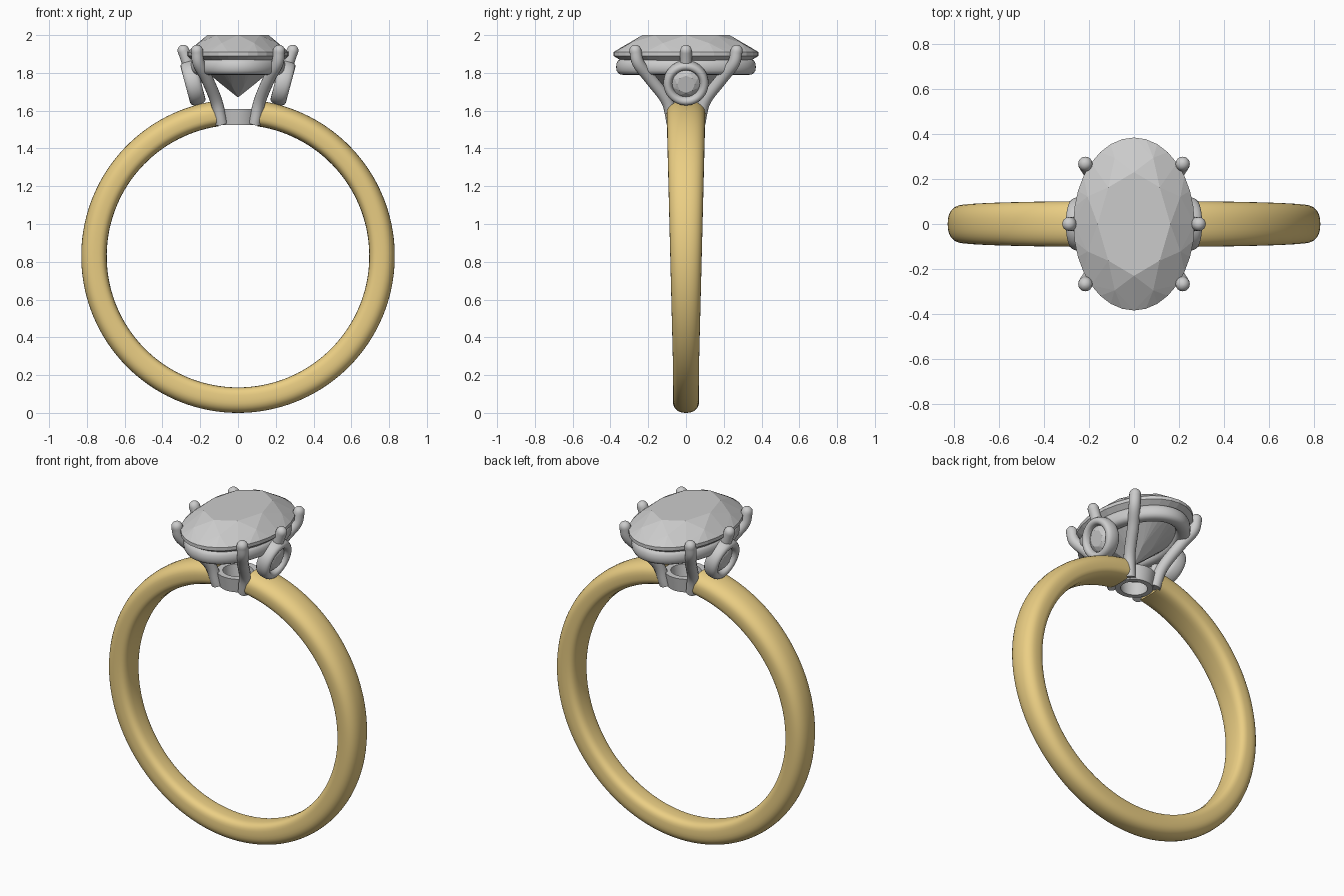
import bpy, bmesh, math
from math import sin, cos, pi, radians
from mathutils import Vector, Matrix

if "Cube" in bpy.data.objects:
    bpy.data.objects.remove(bpy.data.objects["Cube"])


def finish(bm, name, smooth=True, mat=None):
    bmesh.ops.recalc_face_normals(bm, faces=bm.faces)
    me = bpy.data.meshes.new(name)
    bm.to_mesh(me)
    bm.free()
    ob = bpy.data.objects.new(name, me)
    bpy.context.collection.objects.link(ob)
    if mat:
        me.materials.append(mat)
    if smooth:
        bpy.ops.object.select_all(action='DESELECT')
        ob.select_set(True)
        bpy.context.view_layer.objects.active = ob
        bpy.ops.object.shade_smooth_by_angle(angle=radians(40))
    return ob


def skin(loops, name, closed=False, mat=None):
    """Bridge a list of closed vertex loops; cap the ends unless closed."""
    bm = bmesh.new()
    rings = [[bm.verts.new(p) for p in lp] for lp in loops]
    n = len(rings[0])
    for i in range(len(rings) if closed else len(rings) - 1):
        a, b = rings[i], rings[(i + 1) % len(rings)]
        for j in range(n):
            k = (j + 1) % n
            bm.faces.new((a[j], a[k], b[k], b[j]))
    if not closed:
        bm.faces.new(rings[0])
        bm.faces.new(rings[-1])
    return finish(bm, name, True, mat)


def oval_ring(name, profile, ax, ay, segs=64):
    """Sweep a (offset, z) profile around an oval of half-axes ax, ay."""
    loops = []
    for i in range(segs):
        t = 2 * pi * i / segs
        loops.append([((ax + o) * cos(t), (ay + o) * sin(t), z) for o, z in profile])
    return skin(loops, name, closed=True)


def ellipse_profile(ro, rz, z0=0, n=16, e=1.0):
    out = []
    for i in range(n):
        c, s = cos(2 * pi * i / n), sin(2 * pi * i / n)
        out.append((ro * math.copysign(abs(c) ** e, c), z0 + rz * math.copysign(abs(s) ** e, s)))
    return out


def tube(name, pts, r, sides=16, steps=8):
    """Smooth round wire through pts with a domed far end."""
    P = [Vector(p) for p in pts]
    P = [2 * P[0] - P[1]] + P + [2 * P[-1] - P[-2]]
    path = []
    for i in range(1, len(P) - 2):
        a, b, c, d = P[i - 1:i + 3]
        for s in range(steps):
            t = s / steps
            path.append(0.5 * (2 * b + (c - a) * t + (2 * a - 5 * b + 4 * c - d) * t * t
                               + (3 * b - a - 3 * c + d) * t ** 3))
    end = P[-2]
    up = (end - path[-1]).normalized()
    rad = [r] * len(path)
    for k in range(6):
        f = k / 5 * radians(86)
        path.append(end + up * r * sin(f))
        rad.append(r * cos(f))
    loops = []
    for i, p in enumerate(path):
        tan = (path[min(i + 1, len(path) - 1)] - path[max(i - 1, 0)]).normalized()
        u = Vector((0, 1, 0)).cross(tan).normalized()
        v = tan.cross(u)
        loops.append([p + rad[i] * (u * cos(2 * pi * j / sides) + v * sin(2 * pi * j / sides))
                      for j in range(sides)])
    return skin(loops, name)


def gem(name, ax, ay, crown, pav, girdle, n=32):
    """Brilliant cut stone as the hull of its facet corners; girdle top at z = 0."""
    def ring(count, r, z, off=0.0):
        return [(ax * r * cos(2 * pi * (i + off) / count),
                 ay * r * sin(2 * pi * (i + off) / count), z) for i in range(count)]
    pts = (ring(8, 0.60, crown) + ring(8, 0.83, crown * 0.53, 0.5) + ring(n, 1, 0)
           + ring(n, 1, -girdle) + ring(8, 0.3, -girdle - (pav - girdle) * 0.73, 0.5)
           + [(0, 0, -pav)])
    bm = bmesh.new()
    for p in pts:
        bm.verts.new(p)
    bmesh.ops.convex_hull(bm, input=bm.verts)
    bmesh.ops.dissolve_limit(bm, angle_limit=radians(1), verts=bm.verts, edges=bm.edges)
    return finish(bm, name, smooth=False)


gold = bpy.data.materials.new("gold")
gold.diffuse_color = (0.83, 0.62, 0.23, 1)
gold.use_nodes = True
gold.node_tree.nodes["Principled BSDF"].inputs["Base Color"].default_value = gold.diffuse_color

# Band: open hoop, wider towards the head, flatter on the inside
loops = []
N, gap = 128, radians(8.5)
for i in range(N + 1):
    a = gap + (2 * pi - 2 * gap) * i / N
    z = 0.83 + 0.76 * cos(a)
    t = min(max((z - 0.3) / 1.3, 0), 1)
    w = 0.07 + 0.033 * t
    lp = []
    for j in range(32):
        c, s = cos(2 * pi * j / 32), sin(2 * pi * j / 32)
        e = 0.85 if c > 0 else 0.6
        rr = 0.7625 + 0.0675 * math.copysign(abs(c) ** e, c)
        y = w * math.copysign(abs(s) ** e, s)
        lp.append((rr * sin(a), y, 0.83 + rr * cos(a)))
    loops.append(lp)
skin(loops, "band", mat=gold)

# Collar at the base of the head
oval_ring("collar", [(0, 1.525), (0.015, 1.61), (-0.02, 1.61), (-0.03, 1.525)], 0.105, 0.1, 48)

# Gallery rail under the stone
oval_ring("gallery_rail", ellipse_profile(0.042, 0.043, 1.832, e=0.8), 0.212, 0.328)

# Centre stone
stone = gem("centre_stone", 0.27, 0.385, 0.09, 0.24, 0.02)
stone.location.z = 1.91

# Four corner prongs
for sx in (-1, 1):
    for sy in (-1, 1):
        path = [(.088, .07, 1.53), (.115, .10, 1.65), (.165, .19, 1.77),
                (.208, .252, 1.85), (.217, .268, 1.917)]
        tube("corner_prong", [(sx * x, sy * y, z) for x, y, z in path], 0.032)

# Side settings: round bezel with a small stone and a prong on top
for s in (-1, 1):
    side = "right" if s > 0 else "left"
    m = (Matrix.Translation((0.238 * s, 0, 1.747))
         @ Matrix.Rotation(s * radians(90 + 15), 4, 'Y'))
    bezel = oval_ring(side + "_bezel", ellipse_profile(0.024, 0.042, e=0.85), 0.096, 0.096, 48)
    bezel.matrix_world = m
    small = gem(side + "_small_stone", 0.078, 0.078, 0.022, 0.06, 0.006, 16)
    small.matrix_world = m @ Matrix.Translation((0, 0, 0.008))
    tube(side + "_prong", [(.262 * s, 0, 1.84), (.275 * s, 0, 1.88), (.289 * s, 0, 1.918)], 0.031)
